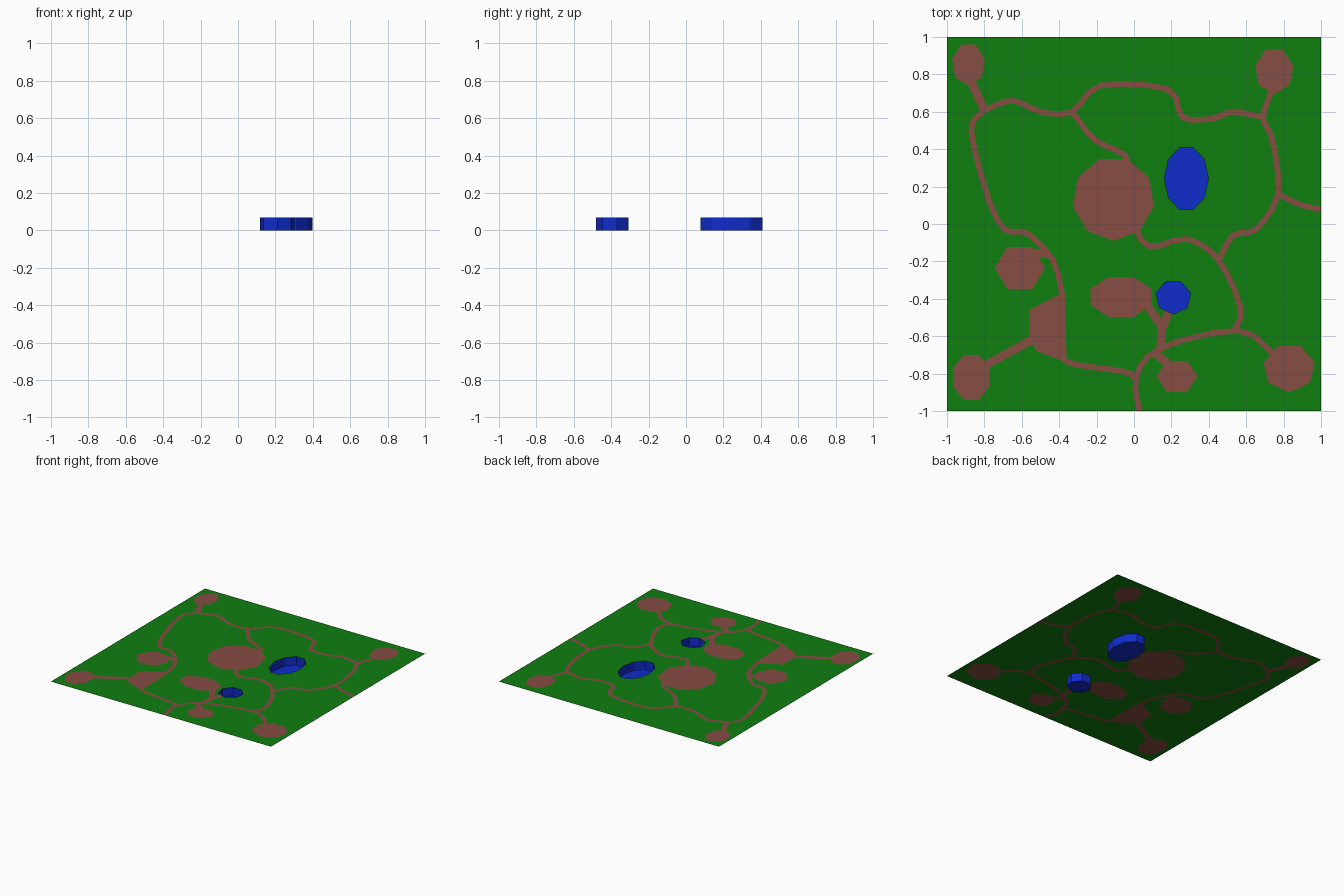
import bpy, bmesh, math
from mathutils import Vector
from mathutils.geometry import delaunay_2d_cdt

if "Cube" in bpy.data.objects:
    bpy.data.objects.remove(bpy.data.objects["Cube"])

TOP = 0.07


def material(name, rgb):
    m = bpy.data.materials.new(name)
    m.diffuse_color = (*rgb, 1)
    m.use_nodes = True
    m.node_tree.nodes["Principled BSDF"].inputs["Base Color"].default_value = m.diffuse_color
    return m


GRASS = material("grass green", (0.005, 0.21, 0.005))
DIRT = material("dirt brown", (0.24, 0.075, 0.055))
WATER = material("water blue", (0.005, 0.025, 0.60))


def oval(x, y, rx, ry, sides):
    """Flat-topped polygon with the given number of sides."""
    angles = [math.pi / 2 + math.tau * (i + 0.5) / sides for i in range(sides)]
    return [Vector((x + rx * math.cos(a), y + ry * math.sin(a))) for a in angles]


def smooth(pts, steps=3):
    """Curve through a few points (Catmull-Rom)."""
    pts = [Vector(p) for p in pts]
    ext = [2 * pts[0] - pts[1]] + pts + [2 * pts[-1] - pts[-2]]
    out = []
    for a, b, c, d in zip(ext, ext[1:], ext[2:], ext[3:]):
        for k in range(steps):
            t = k / steps
            out.append((2 * b + (c - a) * t + (2 * a - 5 * b + 4 * c - d) * t ** 2
                        + (3 * b - a - 3 * c + d) * t ** 3) / 2)
    return out + [pts[-1]]


def ribbon(pts, width):
    """Outline of a mitred strip along a centre line."""
    left, right = [], []
    for i, p in enumerate(pts):
        a = (p - pts[i - 1]).normalized() if i else (pts[1] - p).normalized()
        b = (pts[i + 1] - p).normalized() if i < len(pts) - 1 else a
        t = (a + b).normalized()
        off = Vector((-t.y, t.x)) * width / 2 / max(t.dot(a), 0.6)
        left.append(p + off)
        right.append(p - off)
    return left + right[::-1]


def inside(p, poly):
    hit = False
    for a, b in zip(poly, poly[1:] + poly[:1]):
        if (a.y > p.y) != (b.y > p.y) and p.x < (b.x - a.x) * (p.y - a.y) / (b.y - a.y) + a.x:
            hit = not hit
    return hit


def finish(bm, name, mats):
    me = bpy.data.meshes.new(name)
    bm.to_mesh(me)
    bm.free()
    for m in mats:
        me.materials.append(m)
    bpy.context.collection.objects.link(bpy.data.objects.new(name, me))


# clearings: ovals, plus one wedge beside the left trail
dirt = [oval(*c) for c in (
    (-.885, .855, .09, .115, 7), (.75, .82, .105, .125, 7), (-.11, .135, .22, .225, 9),
    (-.61, -.235, .135, .13, 6), (-.07, -.39, .175, .115, 8), (-.87, -.82, .105, .13, 8),
    (.23, -.815, .11, .095, 6), (.83, -.77, .14, .13, 7))]
dirt.append([Vector(p) for p in ((-.37, -.36), (-.36, -.74), (-.52, -.68), (-.56, -.62), (-.56, -.46))])

# winding trails
west = [
    [(-.80, .61), (-.87, .50), (-.78, .14), (-.69, -.03), (-.57, -.05), (-.43, -.20), (-.38, -.40)],
    [(-.33, .60), (-.21, .45), (-.05, .37), (-.04, .30)],
    [(-.40, -.70), (-.32, -.75), (-.05, -.79), (.02, -.84)],
]
north = [[(-.80, .61), (-.65, .66), (-.50, .60), (-.33, .60), (-.18, .74), (.18, .72), (.26, .57),
          (.43, .565), (.52, .60), (.70, .57)]]
east = [
    [(.74, .72), (.69, .57), (.74, .45), (.77, .16), (.65, -.03), (.53, -.06), (.45, -.20)],
    [(.77, .16), (.90, .10), (1.05, .07)],
    [(-.02, .03), (.08, -.12), (.28, -.08), (.45, -.19), (.57, -.45), (.53, -.58)],
    [(.75, -.70), (.56, -.57), (.15, -.66), (.01, -.82), (.04, -1.05)],
]
dirt += [ribbon(smooth(t), .03) for t in west + north + east]

# short wide links into the clearings
links = [[(-.88, .78), (-.80, .61)], [(-.57, -.16), (-.45, -.16)], [(-.82, -.77), (-.53, -.61)],
         [(.06, -.42), (.15, -.55), (.14, -.68)], [(.19, -.46), (.15, -.56)], [(.11, -.69), (.20, -.76)]]
dirt += [ribbon([Vector(p) for p in l], .045) for l in links]

ponds = {"large_pond": oval(.28, .243, .118, .175, 10), "small_pond": oval(.21, -.39, .095, .092, 7)}

# ground: one flat sheet cut along every outline, coloured by region
border = [Vector((x, y)) for x, y in ((-1, -1), (1, -1), (1, 1), (-1, 1))]
verts, edges = [], []
for poly in [border] + dirt + list(ponds.values()):
    n, k = len(verts), len(poly)
    verts += poly
    edges += [(n + i, n + (i + 1) % k) for i in range(k)]
co, _, tris, *_ = delaunay_2d_cdt(verts, edges, [], 0, 1e-5)
bm = bmesh.new()
vs = [bm.verts.new((v.x, v.y, TOP)) for v in co]
for t in tris:
    c = sum((co[i] for i in t), Vector((0, 0))) / len(t)
    if max(abs(c.x), abs(c.y)) > 1 or any(inside(c, p) for p in ponds.values()):
        continue
    f = bm.faces.new([vs[i] for i in t])
    f.normal_update()
    if f.normal.z < 0:
        f.normal_flip()
    f.material_index = int(any(inside(c, p) for p in dirt))
bmesh.ops.delete(bm, geom=[v for v in bm.verts if not v.link_faces], context='VERTS')
finish(bm, "ground", [GRASS, DIRT])

# ponds: sunken basins hanging below the ground sheet
for name, outline in ponds.items():
    bm = bmesh.new()
    rim = [bm.verts.new((*p, TOP)) for p in outline]
    bed = [bm.verts.new((*p, 0)) for p in outline]
    bm.faces.new(bed[::-1])
    for i in range(len(rim)):
        j = (i + 1) % len(rim)
        bm.faces.new((rim[i], bed[i], bed[j], rim[j]))
    bmesh.ops.recalc_face_normals(bm, faces=bm.faces)
    finish(bm, name, [WATER])
